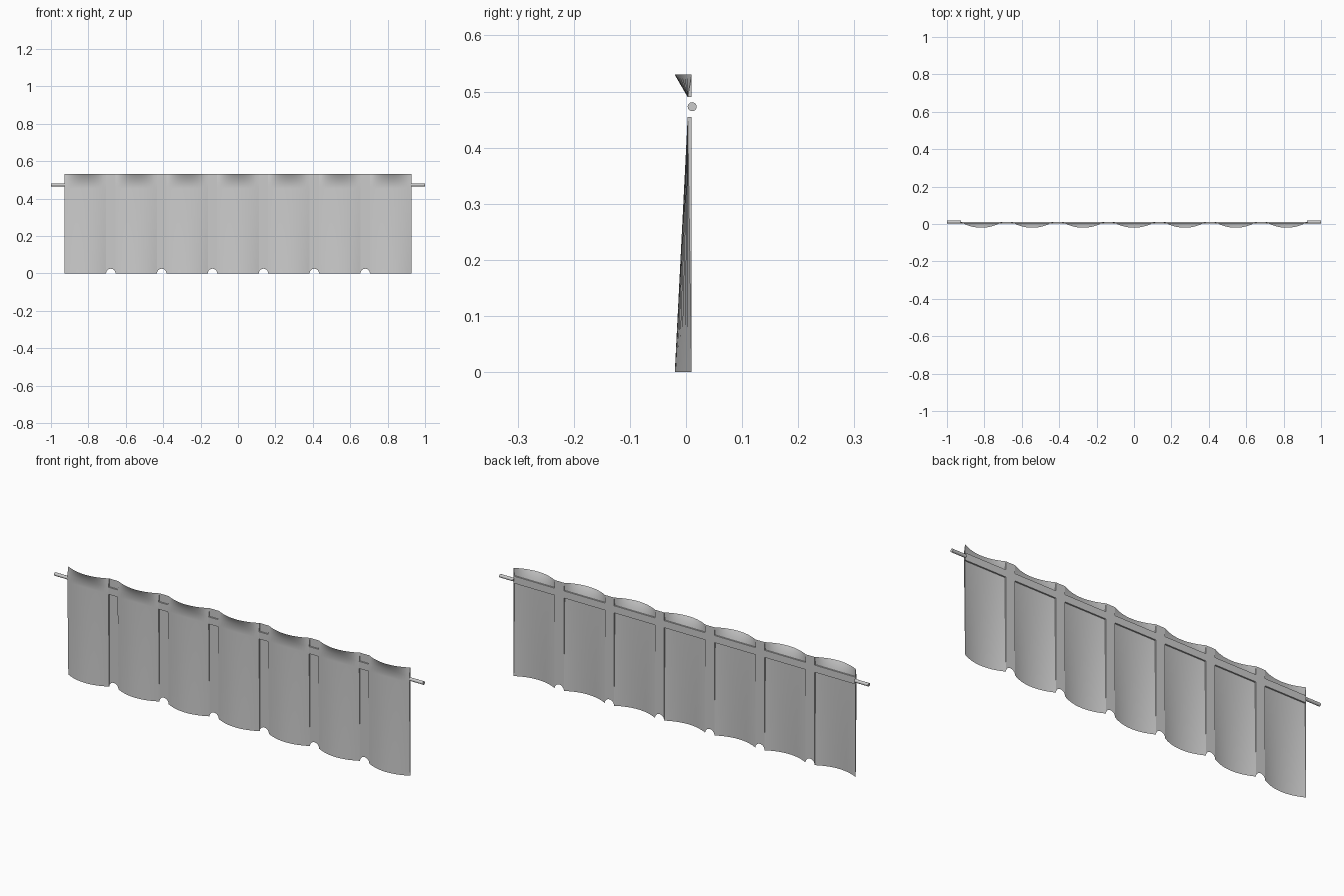
import bpy, bmesh, math

if "Cube" in bpy.data.objects:
    bpy.data.objects.remove(bpy.data.objects["Cube"])

HALF = 0.927            # half width of the curtain
GAP = 0.05              # flat strip between folds
N = 7                   # number of folds
W = (2 * HALF - (N - 1) * GAP) / N
BACK, FLAT, FRONT = 0.01, 0.003, -0.02
Z_LOW, Z_HIGH, Z_TOP = 0.455, 0.49, 0.53
SEG = 16

grey = bpy.data.materials.new("fabric grey")
grey.diffuse_color = (0.6, 0.6, 0.6, 1)
grey.use_nodes = True
grey.node_tree.nodes["Principled BSDF"].inputs["Base Color"].default_value = grey.diffuse_color


def finish(name, bm, smooth=True):
    bmesh.ops.remove_doubles(bm, verts=bm.verts, dist=1e-5)
    me = bpy.data.meshes.new(name)
    bm.to_mesh(me)
    bm.free()
    me.materials.append(grey)
    ob = bpy.data.objects.new(name, me)
    bpy.context.collection.objects.link(ob)
    if smooth:
        bpy.ops.object.select_all(action='DESELECT')
        ob.select_set(True)
        bpy.context.view_layer.objects.active = ob
        bpy.ops.object.shade_smooth_by_angle(angle=math.radians(30))


def face(bm, pts):
    # drop repeated points so tapered sides become triangles
    keep = [p for i, p in enumerate(pts) if p != pts[i - 1]]
    if len(keep) > 2:
        bm.faces.new([bm.verts.new(p) for p in keep])


def rect(bm, x0, x1, z0, z1, y):
    face(bm, [(x0, y, z0), (x1, y, z0), (x1, y, z1), (x0, y, z1)])


starts = [-HALF + i * (W + GAP) for i in range(N)]


def bulge(u):
    # circular-looking arc: back plane at the edges, foremost in the middle
    return BACK + (FRONT - BACK) * (1 - (2 * u - 1) ** 2)


# folds: arched at hem and top edge, flattened at the rod band
bm = bmesh.new()
levels = [(0, 1), (Z_LOW, 0), (Z_HIGH, 0), (Z_TOP, 1)]
for x0 in starts:
    def point(k, level):
        z, amount = level
        u = k / SEG
        return (x0 + u * W, FLAT + (bulge(u) - FLAT) * amount, z)
    for a, b in zip(levels, levels[1:]):
        for k in range(SEG):
            face(bm, [point(k, a), point(k + 1, a), point(k + 1, b), point(k, b)])
    # tapered returns joining each fold edge to the back plane
    for x, flip in ((x0, False), (x0 + W, True)):
        for a, c in (((x, BACK, 0), Z_LOW), ((x, BACK, Z_TOP), Z_HIGH)):
            tri = [a, (x, FLAT, c), (x, BACK, c)]
            if flip != (c == Z_HIGH):
                tri.reverse()
            face(bm, tri)
finish("curtain_folds", bm)

# flat strips between folds, with a round notch in the hem
bm = bmesh.new()
R = GAP / 2
for x0 in starts[:-1]:
    a, b = x0 + W, x0 + W + GAP
    c = (a + b) / 2
    arch = [(c - R * math.cos(t * math.pi / 12), BACK, R * math.sin(t * math.pi / 12))
            for t in range(13)]
    face(bm, arch + [(b, BACK, Z_LOW), (a, BACK, Z_LOW)])
    rect(bm, a, b, Z_HIGH, Z_TOP, BACK)
    # front of the rod band across the strip
    rect(bm, a, b, Z_LOW, Z_HIGH, FLAT)
finish("divider_strips", bm, False)

# rear of the rod band with its lower and upper ledges
bm = bmesh.new()
face(bm, [(HALF, BACK, Z_LOW), (-HALF, BACK, Z_LOW),
          (-HALF, BACK, Z_HIGH), (HALF, BACK, Z_HIGH)])
face(bm, [(-HALF, BACK, Z_LOW), (HALF, BACK, Z_LOW),
          (HALF, FLAT, Z_LOW), (-HALF, FLAT, Z_LOW)])
face(bm, [(-HALF, FLAT, Z_HIGH), (HALF, FLAT, Z_HIGH),
          (HALF, BACK, Z_HIGH), (-HALF, BACK, Z_HIGH)])
finish("rod_band", bm, False)

# rod ends sticking out at both sides
for side, label in ((-1, "left"), (1, "right")):
    bpy.ops.mesh.primitive_cylinder_add(
        vertices=24, radius=0.008, depth=1 - HALF + 0.002,
        location=(side * (1 + HALF - 0.002) / 2, 0.011, 0.473),
        rotation=(0, math.pi / 2, 0))
    rod = bpy.context.object
    rod.name = label + "_rod_end"
    rod.data.materials.append(grey)
    bpy.ops.object.shade_smooth_by_angle(angle=math.radians(40))
